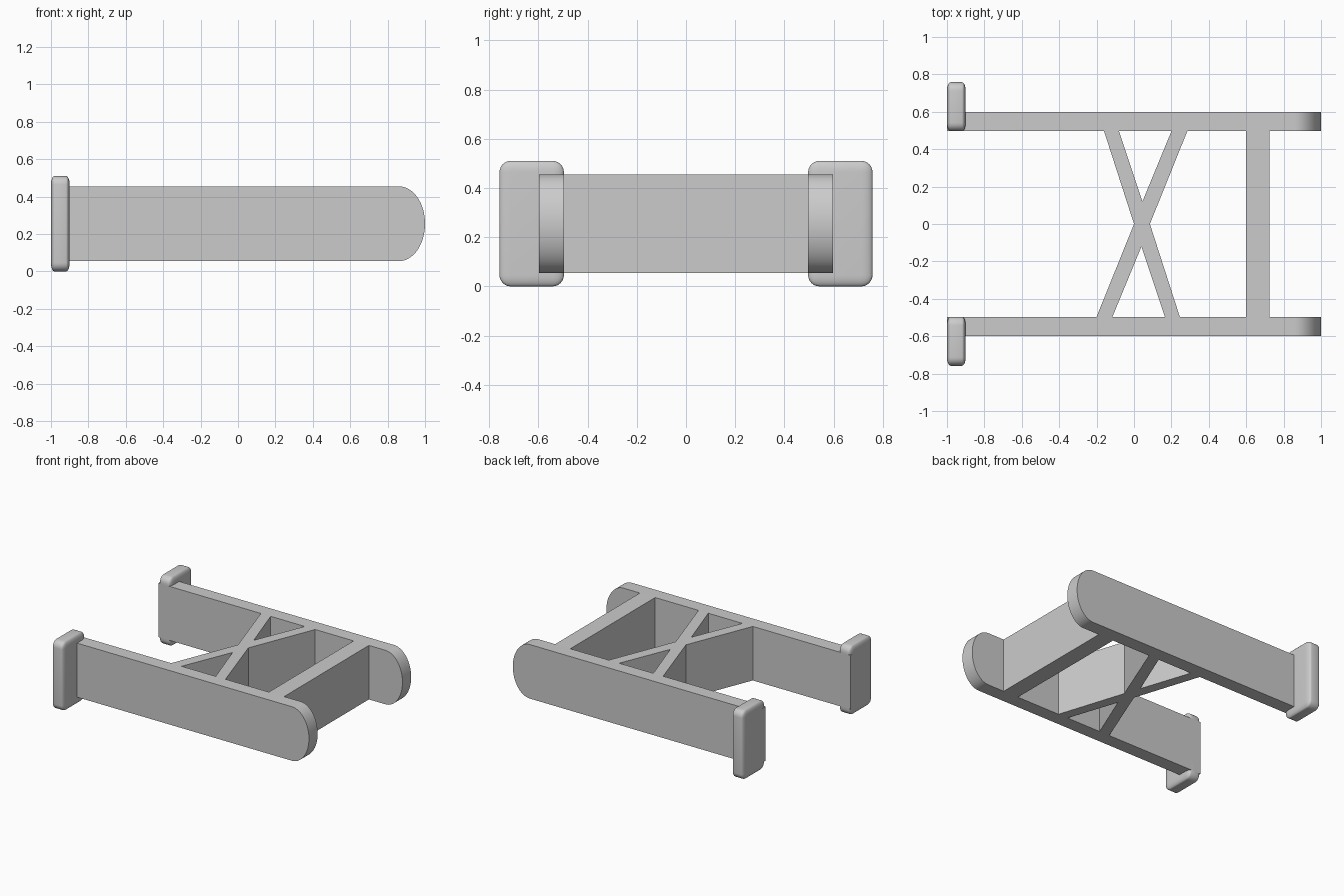
import bpy, bmesh, math
from mathutils import Matrix

cube = bpy.data.objects.get("Cube")
if cube:
    bpy.data.objects.remove(cube, do_unlink=True)

grey = bpy.data.materials.new("plain grey")
grey.use_nodes = True
grey.diffuse_color = (0.6, 0.6, 0.6, 1)
grey.node_tree.nodes["Principled BSDF"].inputs["Base Color"].default_value = (0.6, 0.6, 0.6, 1)

LOW, HIGH = 0.055, 0.455      # frame underside and top
INNER, OUTER = 0.496, 0.598   # faces of the side rails
MID = (LOW + HIGH) / 2


def finish(bm, name, smooth=False):
    bmesh.ops.recalc_face_normals(bm, faces=bm.faces)
    mesh = bpy.data.meshes.new(name)
    bm.to_mesh(mesh)
    bm.free()
    mesh.materials.append(grey)
    obj = bpy.data.objects.new(name, mesh)
    bpy.context.collection.objects.link(obj)
    if smooth:
        bpy.ops.object.select_all(action="DESELECT")
        obj.select_set(True)
        bpy.context.view_layer.objects.active = obj
        bpy.ops.object.shade_smooth_by_angle(angle=math.radians(35))
    return obj


def extrude(name, points, offset, smooth=False):
    """Sweep a flat outline along an offset into a solid."""
    bm = bmesh.new()
    face = bm.faces.new([bm.verts.new(p) for p in points])
    swept = bmesh.ops.extrude_face_region(bm, geom=[face], use_keep_orig=True)
    verts = [g for g in swept["geom"] if isinstance(g, bmesh.types.BMVert)]
    bmesh.ops.translate(bm, verts=verts, vec=offset)
    return finish(bm, name, smooth)


def foot_plate(name, side):
    """Rounded block, softened more across its face than through its thickness."""
    bm = bmesh.new()
    bmesh.ops.create_cube(bm, size=1, matrix=Matrix.Diagonal((0.24, 0.262, 0.51, 1)))
    bmesh.ops.bevel(bm, geom=bm.edges[:], offset=0.046, segments=6,
                    profile=0.5, affect="EDGES")
    bmesh.ops.scale(bm, verts=bm.verts, vec=(0.1 / 0.24, 1, 1))
    bmesh.ops.translate(bm, verts=bm.verts, vec=(-0.95, side * 0.627, 0.255))
    return finish(bm, name, True)


# Side rails with an elliptical nose, and the plates at their other ends
steps = 32
nose = []
for i in range(steps + 1):
    a = math.pi * (i / steps - 0.5)
    nose.append((0.86 + 0.14 * math.cos(a), MID + (HIGH - MID) * math.sin(a)))
outline = [(-1, LOW)] + nose + [(-1, HIGH)]
for label, side in (("left", 1), ("right", -1)):
    # the model faces -y, so its two rails lie at the back and front
    place = "back" if side > 0 else "front"
    extrude(place + "_rail", [(x, side * INNER, z) for x, z in outline],
            (0, side * (OUTER - INNER), 0), True)
    foot_plate(place + "_end_plate", side)

# Crossbar between the rails
extrude("crossbar", [(x, y, LOW) for x, y in
        ((0.6, -INNER), (0.725, -INNER), (0.725, INNER), (0.6, INNER))],
        (0, 0, HIGH - LOW))

# X-shaped brace as one outline
brace = [(-0.16, INNER), (-0.08, INNER), (0.045, 0.12), (0.2, INNER),
         (0.285, INNER), (0.085, 0), (0.245, -INNER), (0.165, -INNER),
         (0.04, -0.12), (-0.115, -INNER), (-0.2, -INNER), (0, 0)]
extrude("cross_brace", [(x, y, LOW) for x, y in brace], (0, 0, HIGH - LOW))
